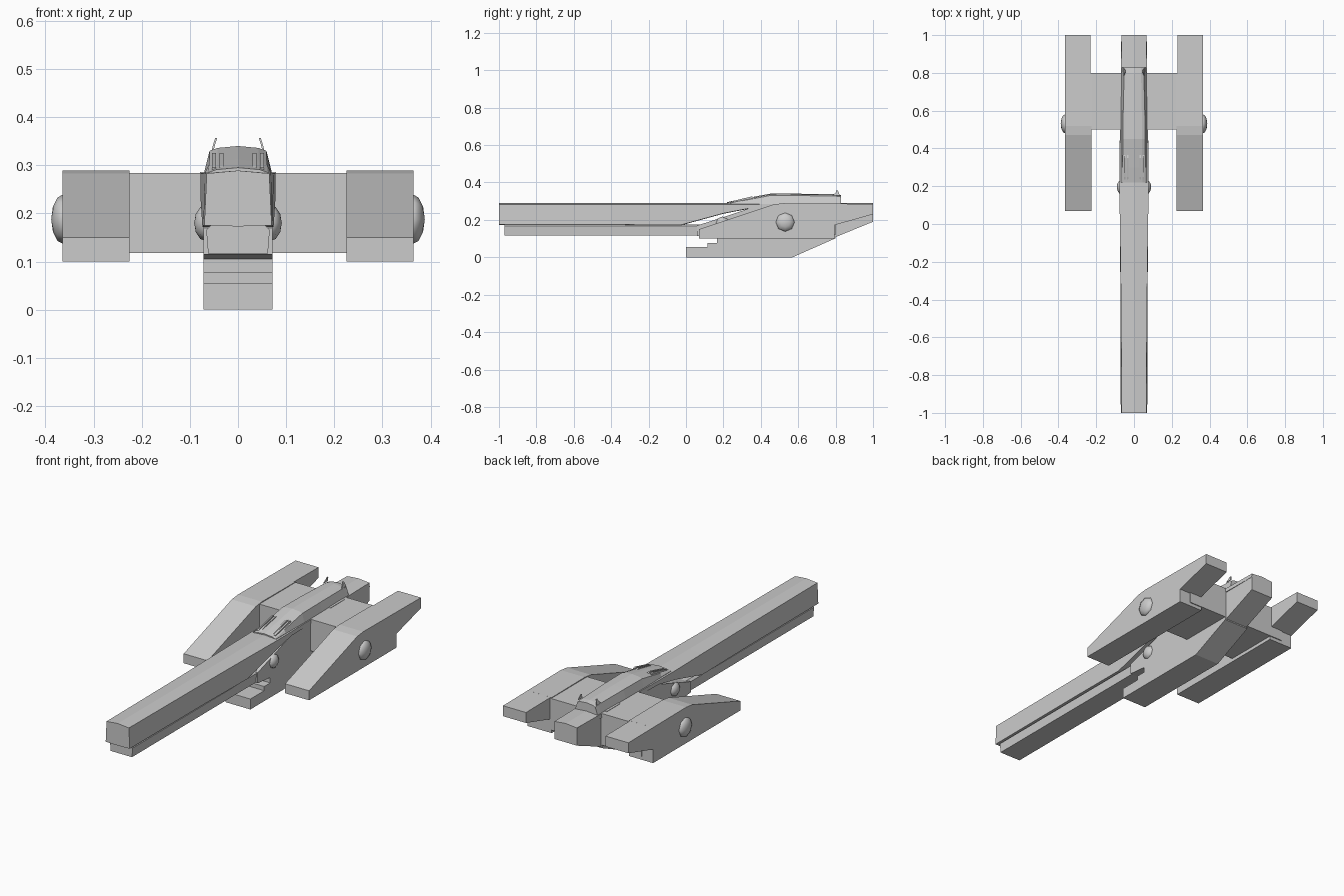
import bpy, bmesh, math
from mathutils import Matrix

if "Cube" in bpy.data.objects:
    bpy.data.objects.remove(bpy.data.objects["Cube"])


def finish(name, bm, smooth=False):
    bmesh.ops.recalc_face_normals(bm, faces=bm.faces)
    mesh = bpy.data.meshes.new(name)
    bm.to_mesh(mesh)
    bm.free()
    for p in mesh.polygons:
        p.use_smooth = smooth
    ob = bpy.data.objects.new(name, mesh)
    bpy.context.collection.objects.link(ob)
    return ob


def loft(name, rings):
    """Skin a closed solid through rings of equal point count."""
    bm = bmesh.new()
    rows = [[bm.verts.new(p) for p in ring] for ring in rings]
    n = len(rows[0])
    for a, b in zip(rows, rows[1:]):
        for i in range(n):
            j = (i + 1) % n
            bm.faces.new((a[i], a[j], b[j], b[i]))
    bm.faces.new(rows[0])
    bm.faces.new(rows[-1][::-1])
    return finish(name, bm)


def side_prism(name, x0, x1, profile):
    """Extrude a (y, z) side profile from x0 to x1."""
    return loft(name, [[(x, y, z) for y, z in profile] for x in (x0, x1)])


def mirrored(points):
    return points + [(-x, y, z) for x, y, z in reversed(points) if x > 0]


def dome(name, x, y, z, r, depth, side):
    """Low-poly bulge pointing sideways."""
    bm = bmesh.new()
    bmesh.ops.create_uvsphere(bm, u_segments=8, v_segments=6, radius=r)
    bmesh.ops.transform(bm, verts=bm.verts, matrix=Matrix.Translation((side * x, y, z))
                        @ Matrix.Diagonal((depth / r, 1, 1, 1))
                        @ Matrix.Rotation(math.pi / 2, 4, 'Y'))
    return finish(name, bm, True)


# Long upper barrel running back into the spine, with a slightly peaked top
spine = [(-1.0, .065, .070, .175), (-.40, .069, .072, .175), (-.03, .074, .074, .172),
         (.20, .078, .078, .235), (.34, .077, .077, .262), (.80, .069, .070, .262),
         (1.0, .065, .067, .262)]
loft("upper_barrel", [mirrored([(0, y, zb - .002), (wb, y, zb), (wt, y, .283), (0, y, .289)])
                      for y, wt, wb, zb in spine])

# Lower barrel
loft("lower_barrel", [mirrored([(0, y, .117), (.062, y, .117), (.066, y, .166), (.055, y, .176),
                                (0, y, .176)]) for y in (-.97, .30)])

# Central hull with stepped nose and raked keel
side_prism("hull", -.072, .072,
           [(0, 0), (0, .055), (.115, .055), (.115, .077), (.165, .077), (.165, .105),
            (.06, .115), (.06, .17), (.20, .215), (.34, .262), (.34, .28), (.80, .28), (.80, .102),
            (.57, 0)])
side_prism("hull_tail", -.066, .066, [(.78, .10), (.78, .282), (1, .282), (1, .19)])

# Wing crossbar joining the pods
side_prism("wing_bar", -.30, .30, [(.5, .118), (.5, .284), (.8, .284), (.8, .118)])

for s, tag in ((1, "right"), (-1, "left")):
    # Side pod with sloping nose, and its rear prong
    side_prism("pod_" + tag, s * .225, s * .365,
               [(.07, .10), (.07, .15), (.47, .283), (.52, .289), (.795, .287), (.795, .10)])
    side_prism("pod_prong_" + tag, s * .231, s * .365,
               [(.78, .168), (.78, .287), (1, .285), (1, .23)])
    # Round bosses on pod and hull
    dome("pod_boss_" + tag, .362, .53, .188, .052, .026, s)
    dome("hull_boss_" + tag, .066, .195, .18, .038, .025, s)
    # Side rail beside the canopy
    side_prism("canopy_rail_" + tag, s * .066, s * .079,
               [(.64, .265), (.66, .286), (.77, .286), (.78, .265)])
    # Small rear horn on the canopy
    loft("canopy_horn_" + tag, [
        [(s * (x - .002), y0, z), (s * (x + .002), y0, z), (s * (x + .002), y1, z),
         (s * (x - .002), y1, z)]
        for x, y0, y1, z in ((.053, .785, .822, .33), (.049, .80, .817, .345), (.045, .803, .812, .357))])
    # Raised vents on the canopy slope
    for x in (.034, .050):
        w = .004
        side_prism("vent_%s_%02d" % (tag, round(x * 1000)), s * (x - w), s * (x + w),
                   [(.235, .285), (.235, .295), (.25, .301), (.35, .325), (.365, .322),
                    (.365, .305)])

# Canopy: sloped front, rounded flat top
canopy = [(.22, .068, .062, .288), (.30, .068, .060, .305), (.45, .070, .059, .333),
          (.60, .069, .057, .333), (.80, .065, .052, .330), (.828, .064, .052, .326)]
loft("canopy", [mirrored([(0, y, .275), (w, y, .275), (w, y, .286), (t, y, z - .003),
                          (t * .72, y, z + .003), (0, y, z + .007)])
                for y, w, t, z in canopy])
